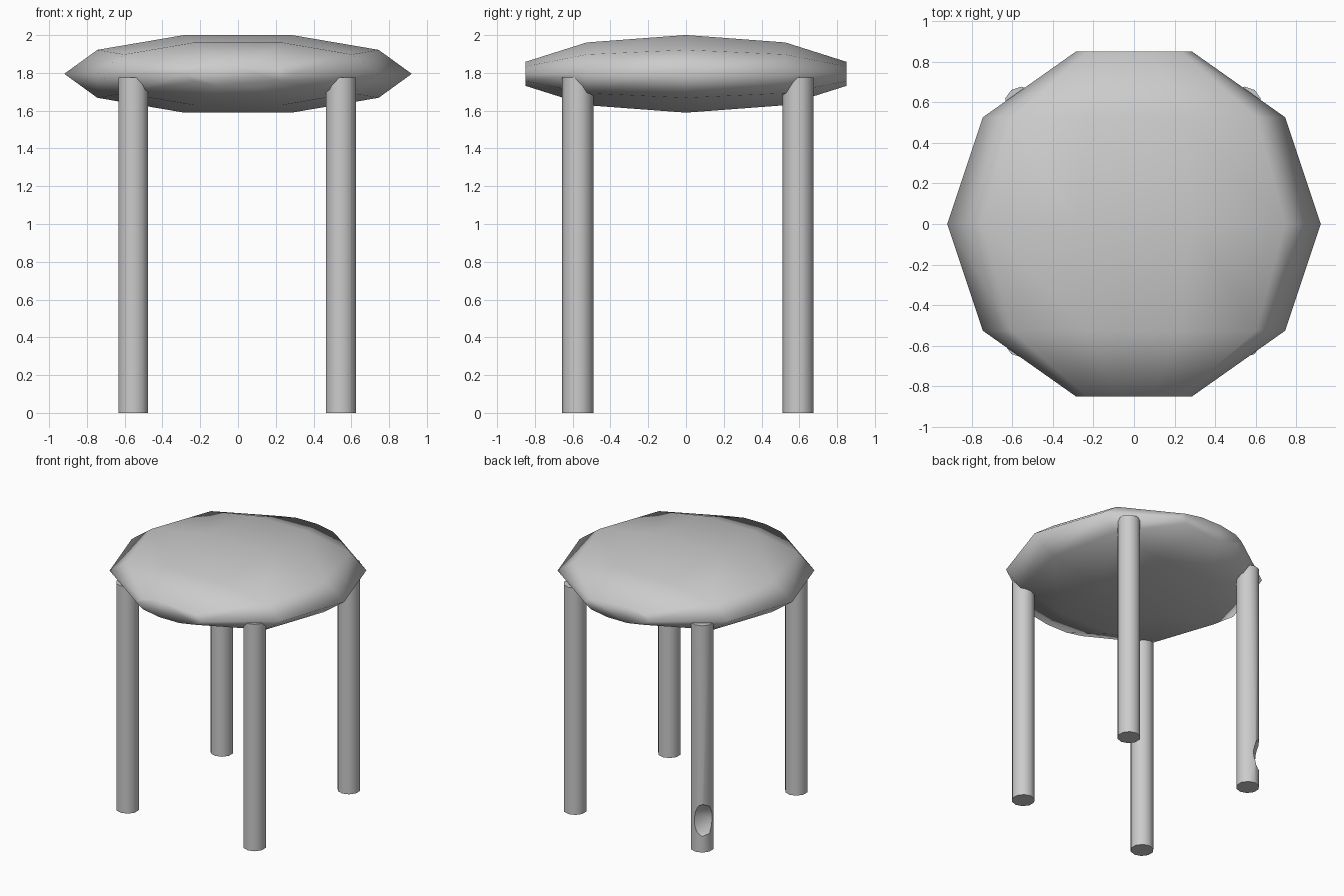
import bpy
import bmesh
import math
from mathutils import Matrix, Vector

default_cube = bpy.data.objects.get("Cube")
if default_cube:
    bpy.data.objects.remove(default_cube, do_unlink=True)

grey = bpy.data.materials.new("plain grey")
grey.use_nodes = True
colour = (0.6, 0.6, 0.6, 1)
grey.diffuse_color = colour
grey.node_tree.nodes["Principled BSDF"].inputs["Base Color"].default_value = colour


def add_object(name, bm):
    bmesh.ops.recalc_face_normals(bm, faces=bm.faces)
    mesh = bpy.data.meshes.new(name)
    bm.to_mesh(mesh)
    bm.free()
    mesh.materials.append(grey)
    obj = bpy.data.objects.new(name, mesh)
    bpy.context.collection.objects.link(obj)
    return obj


def select_only(obj):
    bpy.ops.object.select_all(action="DESELECT")
    obj.select_set(True)
    bpy.context.view_layer.objects.active = obj


# Cushion seat: ten-sided rings stacked along y, flat at both ends
SIDES = 10
STEP = math.tau / SIDES
SEAT_SIZE = Vector((0.92, 0.894, 0.216))
SEAT_Z = 1.795
bm = bmesh.new()
rings = []
for r in range(-2, 3):
    ring = []
    for s in range(SIDES):
        lat, turn = r * STEP, s * STEP
        ring.append(bm.verts.new((
            SEAT_SIZE.x * math.cos(lat) * math.cos(turn),
            SEAT_SIZE.y * math.sin(lat),
            SEAT_Z + SEAT_SIZE.z * math.cos(lat) * math.sin(turn))))
    rings.append(ring)
for low, high in zip(rings, rings[1:]):
    for s in range(SIDES):
        n = (s + 1) % SIDES
        bm.faces.new((low[s], low[n], high[n], high[s]))
bm.faces.new(rings[0])
bm.faces.new(rings[-1])
seat = add_object("seat", bm)
select_only(seat)
bpy.ops.object.shade_smooth()

# Four straight ten-sided legs
LEG_RADIUS = 0.083
LEG_TOP = 1.775
LEGS = {
    "front_left_leg": (0.545, -0.573),
    "front_right_leg": (-0.555, -0.573),
    "back_left_leg": (0.545, 0.593),
    "back_right_leg": (-0.555, 0.593),
}
legs = {}
for name, (x, y) in LEGS.items():
    bm = bmesh.new()
    place = Matrix.Translation((x, y, LEG_TOP / 2)) @ Matrix.Rotation(math.pi / 2, 4, "Z")
    bmesh.ops.create_cone(bm, cap_ends=True, segments=SIDES, radius1=LEG_RADIUS,
                          radius2=LEG_RADIUS, depth=LEG_TOP, matrix=place)
    # Put a corner of the outline on the y axis
    first = max(bm.verts, key=lambda v: v.co.y)
    if abs(first.co.x - x) > 0.01:
        bmesh.ops.rotate(bm, verts=bm.verts, cent=(x, y, 0),
                         matrix=Matrix.Rotation(STEP / 2, 3, "Z"))
    legs[name] = add_object(name, bm)

# Chipped hollow low on the outer corner of the back right leg
chipped = legs["back_right_leg"]
x, y = LEGS["back_right_leg"]
bm = bmesh.new()
bmesh.ops.create_icosphere(bm, subdivisions=2, radius=0.205,
                           matrix=Matrix.Translation((x - 0.165, y + 0.165, 0.25)))
cutter = add_object("chip_cutter", bm)
cutter.hide_render = True
cut = chipped.modifiers.new("chip", "BOOLEAN")
cut.operation = "DIFFERENCE"
cut.solver = "EXACT"
cut.object = cutter
select_only(chipped)
bpy.ops.object.modifier_apply(modifier=cut.name)
bpy.data.objects.remove(cutter, do_unlink=True)

for leg in legs.values():
    select_only(leg)
    bpy.ops.object.shade_smooth_by_angle(angle=math.radians(40))
